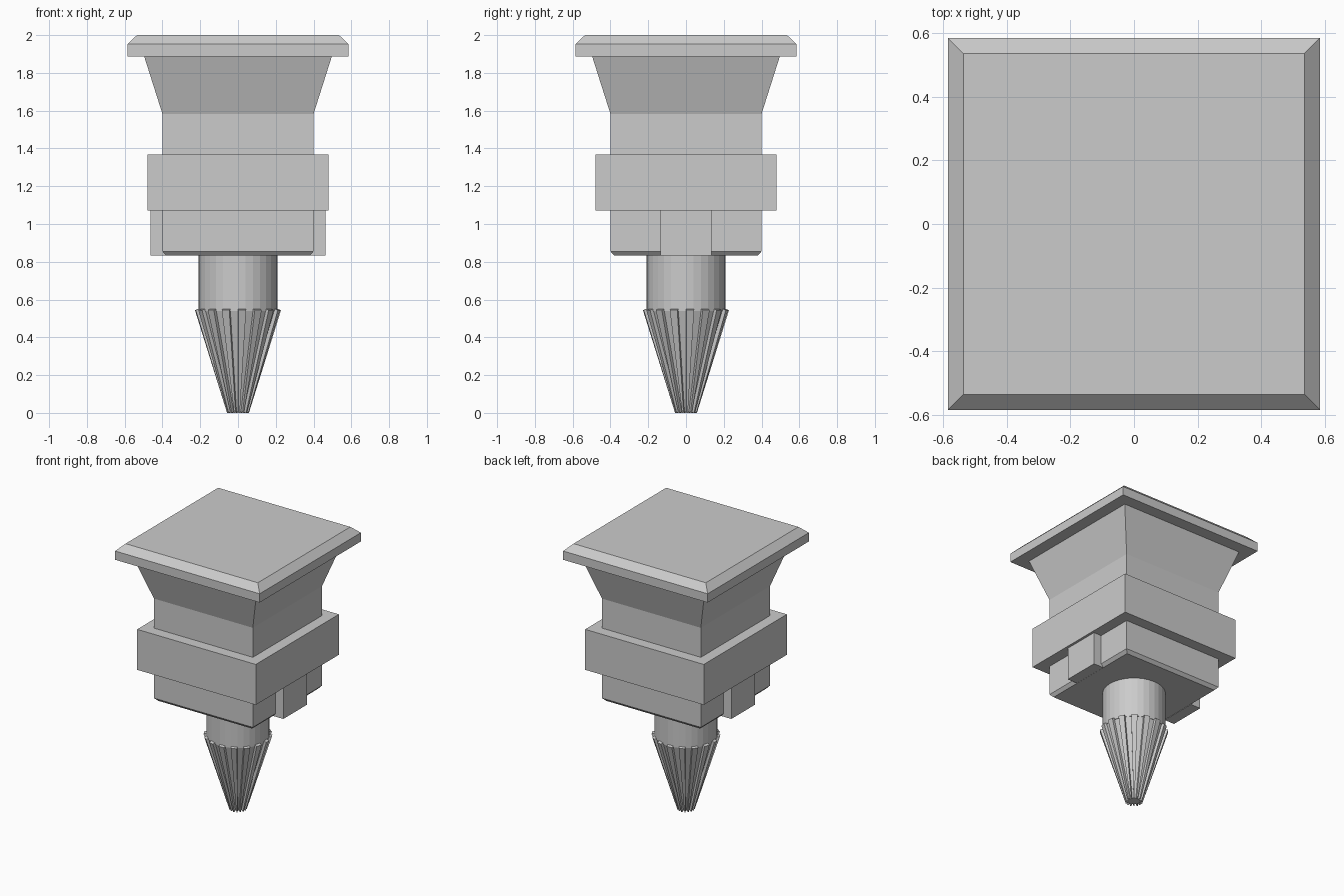
import bpy, bmesh
from math import pi, cos, sin
from mathutils import Vector

if "Cube" in bpy.data.objects:
    bpy.data.objects.remove(bpy.data.objects["Cube"])


def finish(name, bm):
    bmesh.ops.recalc_face_normals(bm, faces=bm.faces)
    me = bpy.data.meshes.new(name)
    bm.to_mesh(me)
    bm.free()
    ob = bpy.data.objects.new(name, me)
    bpy.context.collection.objects.link(ob)
    return ob


def loft(name, profile, sides, radius_scale=1.0, phase=0.0):
    """Stack regular rings (radius, z) and cap both ends."""
    bm = bmesh.new()
    rings = []
    for r, z in profile:
        r *= radius_scale
        rings.append([bm.verts.new((r * cos(phase + 2 * pi * i / sides),
                                    r * sin(phase + 2 * pi * i / sides), z))
                      for i in range(sides)])
    for a, b in zip(rings, rings[1:]):
        for i in range(sides):
            j = (i + 1) % sides
            bm.faces.new((a[i], a[j], b[j], b[i]))
    bm.faces.new(rings[0])
    bm.faces.new(rings[-1])
    return bm


def square(name, profile):
    # profile holds half widths, converted to corner radii
    return finish(name, loft(name, profile, 4, 2 ** 0.5, pi / 4))


# Square head: cap, flared neck and body, collar
square("cap", [(0.585, 1.888), (0.585, 1.952), (0.535, 2.0)])
square("body", [(0.38, 0.833), (0.40, 0.855), (0.40, 1.583), (0.497, 1.888)])
square("collar", [(0.48, 1.071), (0.48, 1.367)])

# Side tabs under the collar
for side, label in ((-1, "left"), (1, "right")):
    bm = bmesh.new()
    bmesh.ops.create_cube(bm, size=1)
    bmesh.ops.scale(bm, vec=(0.08, 0.272, 0.24), verts=bm.verts)
    bmesh.ops.translate(bm, vec=(side * 0.422, 0, 0.952), verts=bm.verts)
    finish(label + "_tab", bm)

# Round shaft
N = 32
finish("shaft", loft("shaft", [(0.21, 0.54), (0.21, 0.835)], N))

# Conical tip with every second face raised into a rib
bm = loft("tip", [(0.04, 0.006), (0.21, 0.55)], N)
bmesh.ops.recalc_face_normals(bm, faces=bm.faces)
bm.faces.ensure_lookup_table()
raised = [bm.faces[i] for i in range(0, N, 2)]
normals = [f.normal.copy() for f in raised]
out = bmesh.ops.extrude_discrete_faces(bm, faces=raised)["faces"]
for f in out:
    f.normal_update()
    bmesh.ops.translate(bm, vec=f.normal * 0.019, verts=f.verts)
finish("ribbed_tip", bm)
